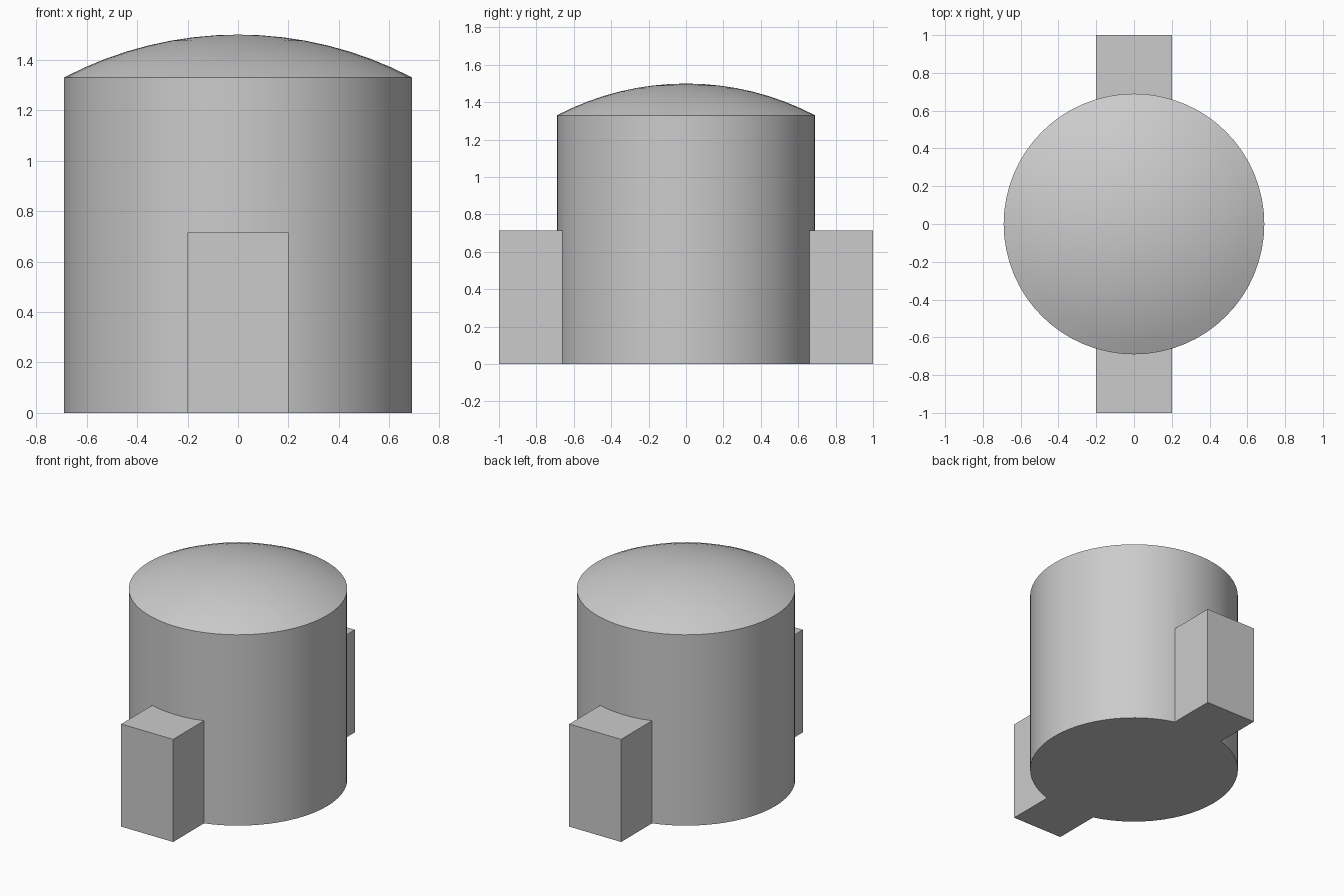
import bpy, bmesh, math
from mathutils import Matrix

default = bpy.data.objects.get("Cube")
if default:
    bpy.data.objects.remove(default, do_unlink=True)

RADIUS, WALL, HEIGHT = 0.69, 1.33, 1.5
SEGMENTS, RINGS = 64, 8

grey = bpy.data.materials.new("plain grey")
grey.use_nodes = True
colour = (0.6, 0.6, 0.6, 1)
grey.diffuse_color = colour
grey.node_tree.nodes["Principled BSDF"].inputs["Base Color"].default_value = colour


def add_object(name, bm):
    bmesh.ops.recalc_face_normals(bm, faces=bm.faces)
    mesh = bpy.data.meshes.new(name)
    bm.to_mesh(mesh)
    bm.free()
    mesh.materials.append(grey)
    obj = bpy.data.objects.new(name, mesh)
    bpy.context.collection.objects.link(obj)
    return obj


# Round body with a shallow spherical roof, spun from a half profile
rise = HEIGHT - WALL
sphere = (RADIUS ** 2 + rise ** 2) / (2 * rise)
half_angle = math.asin(RADIUS / sphere)
profile = [(RADIUS, 0)]
for i in range(RINGS):
    a = half_angle * (1 - i / RINGS)
    profile.append((sphere * math.sin(a), HEIGHT - sphere * (1 - math.cos(a))))

bm = bmesh.new()
rings = []
for r, z in profile:
    turns = [math.tau * k / SEGMENTS for k in range(SEGMENTS)]
    rings.append([bm.verts.new((r * math.cos(t), r * math.sin(t), z)) for t in turns])
apex = bm.verts.new((0, 0, HEIGHT))
bm.faces.new(rings[0])
for k in range(SEGMENTS):
    n = (k + 1) % SEGMENTS
    for low, high in zip(rings, rings[1:]):
        bm.faces.new((low[k], low[n], high[n], high[k]))
    bm.faces.new((rings[-1][k], rings[-1][n], apex))
body = add_object("domed_body", bm)

# Front and back blocks, merged into the body as one solid
bpy.context.view_layer.objects.active = body
body.select_set(True)
for name, side in (("front_block", -1), ("back_block", 1)):
    bm = bmesh.new()
    size = Matrix.Diagonal((0.4, 0.5, 0.715, 1))
    place = Matrix.Translation((0, side * 0.75, 0.3575))
    bmesh.ops.create_cube(bm, size=1, matrix=place @ size)
    block = add_object(name, bm)
    union = body.modifiers.new(name, "BOOLEAN")
    union.operation = "UNION"
    union.solver = "EXACT"
    union.object = block
    bpy.ops.object.modifier_apply(modifier=union.name)
    bpy.data.objects.remove(block, do_unlink=True)

bpy.ops.object.shade_smooth_by_angle(angle=math.radians(30))
